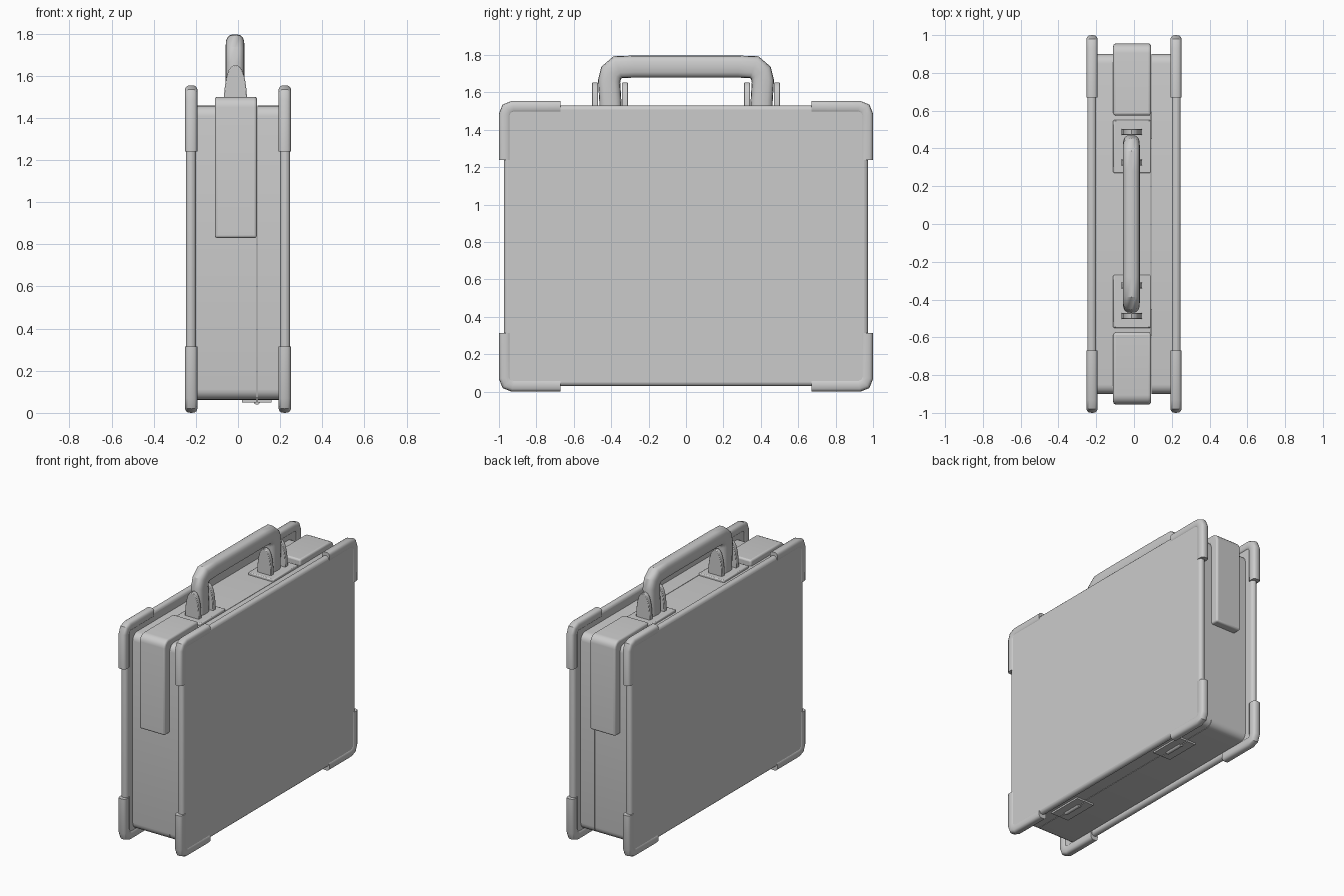
import bpy, bmesh, math
from mathutils import Vector

if "Cube" in bpy.data.objects:
    bpy.data.objects.remove(bpy.data.objects["Cube"])


def finish(bm, name, bevel=0.0, segs=3):
    bmesh.ops.recalc_face_normals(bm, faces=bm.faces)
    me = bpy.data.meshes.new(name)
    bm.to_mesh(me)
    bm.free()
    ob = bpy.data.objects.new(name, me)
    bpy.context.collection.objects.link(ob)
    bpy.ops.object.select_all(action='DESELECT')
    ob.select_set(True)
    bpy.context.view_layer.objects.active = ob
    bpy.ops.object.shade_smooth_by_angle(angle=math.radians(35))
    if bevel:
        m = ob.modifiers.new("Bevel", 'BEVEL')
        m.width, m.segments = bevel, segs
        m.limit_method, m.angle_limit = 'ANGLE', math.radians(50)
    return ob


def prism(name, pts, lo, hi, axis='X', bevel=0.0, segs=3):
    """Extrude a 2D outline: (y,z) along X, or (x,z) along Y."""
    bm = bmesh.new()
    put = (lambda p, t: (t, p[0], p[1])) if axis == 'X' else (lambda p, t: (p[0], t, p[1]))
    a = [bm.verts.new(put(p, lo)) for p in pts]
    b = [bm.verts.new(put(p, hi)) for p in pts]
    bm.faces.new(a)
    bm.faces.new(b)
    for i in range(len(pts)):
        j = (i + 1) % len(pts)
        bm.faces.new((a[i], a[j], b[j], b[i]))
    return finish(bm, name, bevel, segs)


def rounded_rect(y0, y1, z0, z1, r, n=5):
    pts = []
    for k, (cy, cz) in enumerate(((y1 - r, z1 - r), (y0 + r, z1 - r), (y0 + r, z0 + r), (y1 - r, z0 + r))):
        for i in range(n + 1):
            t = math.pi / 2 * (k + i / n)
            pts.append((cy + r * math.cos(t), cz + r * math.sin(t)))
    return pts


def rect(y0, y1, z0, z1):
    return [(y0, z0), (y1, z0), (y1, z1), (y0, z1)]


def sweep(name, path, cx, flat, thick, sides=16, power=0.7):
    """Sweep a squarish oval along a (y,z) path with mitred bends."""
    bm = bmesh.new()
    P = [Vector(p) for p in path]
    rings = []
    for i, p in enumerate(P):
        d0 = (p - P[i - 1]).normalized() if i else (P[1] - p).normalized()
        d1 = (P[i + 1] - p).normalized() if i < len(P) - 1 else d0
        d = (d0 + d1).normalized()
        nrm = Vector((-d.y, d.x)) / max(d.dot(d0), 0.5)
        ring = []
        for k in range(sides):
            t = 2 * math.pi * k / sides
            c, s = math.cos(t), math.sin(t)
            c = math.copysign(abs(c) ** power, c)
            s = math.copysign(abs(s) ** power, s)
            q = p + nrm * c * flat
            ring.append(bm.verts.new((cx + s * thick, q.x, q.y)))
        rings.append(ring)
    for a, b in zip(rings, rings[1:]):
        for k in range(sides):
            j = (k + 1) % sides
            bm.faces.new((a[k], a[j], b[j], b[k]))
    bm.faces.new(rings[0])
    bm.faces.new(rings[-1])
    return finish(bm, name)


# Two halves of the case body, meeting at the seam
outline = rounded_rect(-0.9, 0.9, 0.062, 1.458, 0.05)
prism("case_body", outline, -0.21, 0.0885)
prism("case_lid", outline, 0.0915, 0.21)

for sx, side in ((-1, "left"), (1, "right")):
    # Side panel with rolled rim
    x0, x1 = sorted((sx * 0.20, sx * 0.247))
    prism("side_panel_" + side, rounded_rect(-0.973, 0.973, 0.03, 1.53, 0.045), x0, x1, bevel=0.02)
    # Corner guards
    for sy in (-1, 1):
        for top in (0, 1):
            base = [(0.67, 1.522), (0.925, 1.522), (0.955, 1.510), (0.967, 1.48), (0.967, 1.24)]
            path = [(sy * y, z if top else 1.555 - z) for y, z in base]
            sweep("corner_guard", path, sx * 0.222, 0.033, 0.030)

for s in (-1, 1):
    # Latch wrapped over the top corner
    arc = [(0.905 + 0.05 * math.sin(t), 1.45 + 0.05 * math.cos(t))
           for t in (math.pi / 2 * i / 5 for i in range(6))]
    latch = [(0.575, 1.44), (0.575, 1.50)] + arc + [(0.955, 0.83), (0.88, 0.83), (0.88, 1.44)]
    prism("corner_latch", [(s * y, z) for y, z in latch], -0.11, 0.09, bevel=0.012)

    # Handle base plate
    y0, y1 = sorted((s * 0.27, s * 0.55))
    prism("handle_plate", rect(y0, y1, 1.45, 1.475), -0.11, 0.09, bevel=0.006, segs=2)

    # Pair of pointed lugs holding the handle
    half = [(0.055, 1.46), (0.053, 1.53), (0.045, 1.585), (0.033, 1.625), (0.018, 1.645)]
    lug = [(-0.012 + x, z) for x, z in half] + [(-0.012, 1.652)] + \
          [(-0.012 - x, z) for x, z in reversed(half)]
    for a, b in ((0.31, 0.342), (0.471, 0.503)):
        lo, hi = sorted((s * a, s * b))
        prism("handle_lug", lug, lo, hi, axis='Y', bevel=0.004, segs=2)

    # Bottom hinge leaves and knuckle
    c = s * 0.52
    for lx0, lx1 in ((0.02, 0.087), (0.093, 0.16)):
        prism("hinge_leaf", rect(c - 0.13, c + 0.13, 0.05, 0.066), lx0, lx1)
    knuckle = [(0.09 + 0.017 * math.cos(math.pi * i / 6), 0.056 + 0.017 * math.sin(math.pi * i / 6))
               for i in range(12)]
    prism("hinge_knuckle", knuckle, c - 0.07, c + 0.07, axis='Y')

# Carrying handle
leg = [(0.402, 1.47), (0.405, 1.56), (0.411, 1.66), (0.400, 1.705), (0.365, 1.735), (0.28, 1.738)]
sweep("handle", leg + [(-y, z) for y, z in reversed(leg)], -0.014, 0.059, 0.045)
